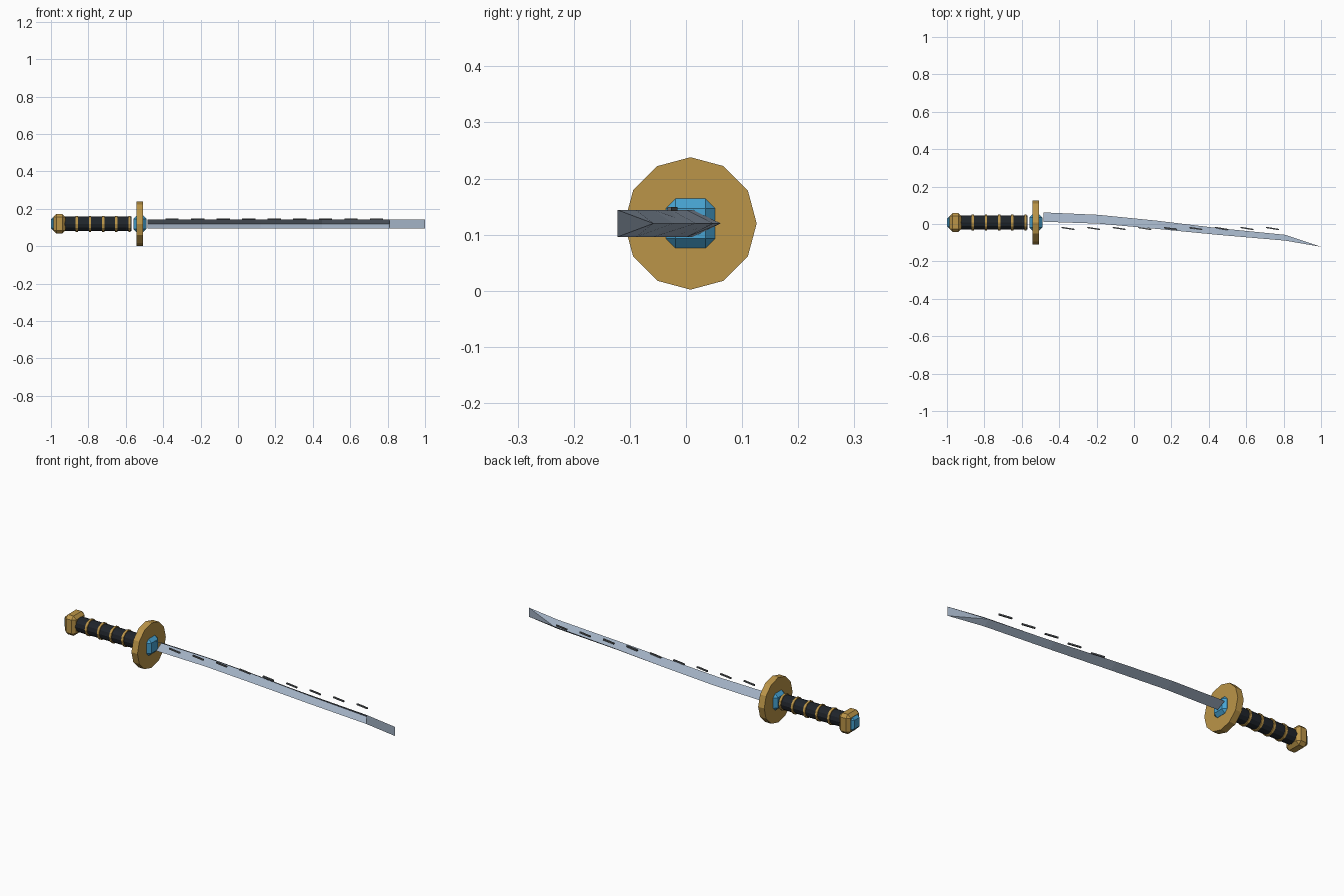
import bpy, bmesh, math
from mathutils import Matrix

if "Cube" in bpy.data.objects:
    bpy.data.objects.remove(bpy.data.objects["Cube"])

CY, CZ = 0.008, 0.12          # handle axis


def mat(name, rgb):
    m = bpy.data.materials.new(name)
    m.diffuse_color = (*rgb, 1)
    m.use_nodes = True
    m.node_tree.nodes["Principled BSDF"].inputs["Base Color"].default_value = m.diffuse_color
    return m


STEEL = mat("steel", (0.36, 0.44, 0.55))
GOLD = mat("gold", (0.50, 0.30, 0.065))
BLUE = mat("blue gem", (0.065, 0.37, 0.65))
BLACK = mat("black wrap", (0.014, 0.018, 0.024))
GREY = mat("dark grey", (0.12, 0.13, 0.14))


def finish(bm, name, m):
    bmesh.ops.recalc_face_normals(bm, faces=bm.faces[:])
    me = bpy.data.meshes.new(name)
    bm.to_mesh(me)
    bm.free()
    me.materials.append(m)
    o = bpy.data.objects.new(name, me)
    bpy.context.collection.objects.link(o)
    return o


def disc(name, x0, x1, r, m, n=12):
    """Faceted cylinder along x."""
    bm = bmesh.new()
    bmesh.ops.create_cone(bm, cap_ends=True, segments=n, radius1=r, radius2=r, depth=x1 - x0,
                          matrix=Matrix.Translation(((x0 + x1) / 2, CY, CZ)) @ Matrix.Rotation(math.pi / 2, 4, 'Y'))
    return finish(bm, name, m)


def block(name, loc, size, m, bevel=0, turn=0):
    """Box with chamfered edges."""
    bm = bmesh.new()
    bmesh.ops.create_cube(bm, size=1, matrix=Matrix.Translation(loc) @ Matrix.Rotation(turn, 4, 'Z')
                          @ Matrix.Diagonal((*size, 1)))
    if bevel:
        bmesh.ops.bevel(bm, geom=bm.edges[:], offset=bevel, segments=1, affect='EDGES')
    return finish(bm, name, m)


# Handle with gold rings
disc("handle", -0.94, -0.57, 0.038, BLACK)
for i in range(5):
    x = -0.862 + 0.0705 * i
    disc(f"handle_ring_{i + 1}", x - 0.006, x + 0.006, 0.043, GOLD)

# Pommel and its gem
block("pommel", (-0.955, CY, CZ), (0.064, 0.1, 0.104), GOLD, 0.016)
block("pommel_gem", (-0.98, CY, CZ), (0.04, 0.066, 0.07), BLUE, 0.012)

# Round guard and gem collar
disc("guard", -0.543, -0.508, 0.118, GOLD)
block("guard_collar", (-0.525, CY, CZ), (0.07, 0.088, 0.088), BLUE, 0.017)

# Curved blade: wedge section with a deep V groove on the front
bm = bmesh.new()
rings = []
for x, front, back in [(-0.485, 0.012, 0.062), (-0.19, 0.002, 0.049), (0.12, -0.026, 0.018),
                       (0.45, -0.058, -0.022), (0.81, -0.089, -0.058)]:
    rings.append([bm.verts.new((x, y, CZ + z)) for y, z in
                  [(front, 0.024), (back, 0), (front, -0.024), (back - 0.006, 0)]])
for a, b in zip(rings, rings[1:]):
    for k in range(4):
        j = (k + 1) % 4
        bm.faces.new((a[k], a[j], b[j], b[k]))
bm.faces.new(rings[0])
# Flat chisel tip
t0, t1 = (bm.verts.new((1, -0.122, CZ + z)) for z in (0.024, -0.024))
up, ridge, low, groove = rings[-1]
for f in ((up, ridge, t0), (ridge, t1, t0), (ridge, low, t1), (up, t0, t1, low), (up, low, groove)):
    bm.faces.new(f)
finish(bm, "blade", STEEL)

# Row of small plates above the blade
for i in range(9):
    block(f"blade_dash_{i + 1}", (-0.352 + 0.1365 * i, -0.024, 0.146), (0.07, 0.007, 0.007), GREY, turn=-0.16)
